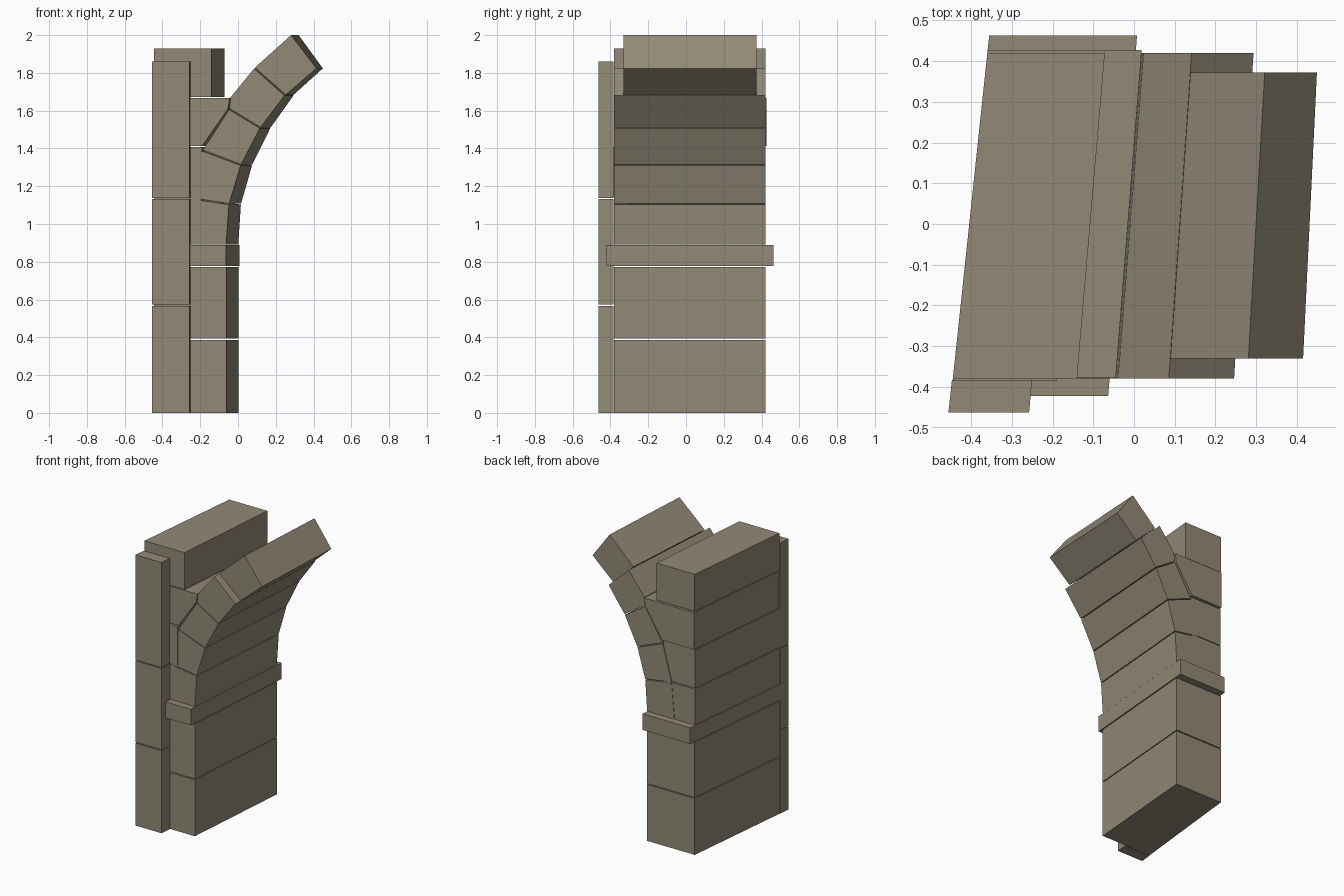
import bpy
import bmesh
from mathutils import Vector

cube = bpy.data.objects.get("Cube")
if cube:
    bpy.data.objects.remove(cube, do_unlink=True)

stone = bpy.data.materials.new("warm_grey_stone")
stone.use_nodes = True
stone.diffuse_color = (0.29, 0.255, 0.185, 1)
stone.node_tree.nodes["Principled BSDF"].inputs["Base Color"].default_value = stone.diffuse_color

FRONT, BACK = -0.38, 0.42
GAP = 0.003      # half the joint width
LEFT = -0.445    # outer face of the wall


def shear(x, y):
    """Skew the plan into a slice of a curved wall."""
    return x + (y - FRONT) * (0.076 - 0.067 * x)


def inset(points, d):
    """Shrink a counter-clockwise profile by d to leave a joint."""
    pts = [Vector(p) for p in points]
    result = []
    for i, p in enumerate(pts):
        a = (p - pts[i - 1]).normalized()
        b = (pts[(i + 1) % len(pts)] - p).normalized()
        na, nb = Vector((-a.y, a.x)), Vector((-b.y, b.x))
        result.append(p + (na + nb) * d / (1 + na.dot(nb)))
    return result


def block(name, profile, y0=FRONT, y1=BACK):
    """Extrude an (x, z) profile through the wall as one stone."""
    bm = bmesh.new()
    rings = [[bm.verts.new((shear(x, y), y, z)) for x, z in profile] for y in (y0, y1)]
    bm.faces.new(rings[0])
    bm.faces.new(rings[1][::-1])
    n = len(profile)
    for i in range(n):
        j = (i + 1) % n
        bm.faces.new((rings[0][i], rings[1][i], rings[1][j], rings[0][j]))
    bmesh.ops.recalc_face_normals(bm, faces=bm.faces)
    mesh = bpy.data.meshes.new(name)
    bm.to_mesh(mesh)
    bm.free()
    mesh.materials.append(stone)
    obj = bpy.data.objects.new(name, mesh)
    bpy.context.collection.objects.link(obj)
    return obj


def box(name, x0, x1, z0, z1, y0=FRONT, y1=BACK):
    return block(name, [(x0, z0), (x1, z0), (x1, z1), (x0, z1)], y0, y1)


# Pilaster strip on the front, three stones high
joints = [0, 0.57, 1.135, 1.86]
for i in range(3):
    box(f"pilaster_stone_{i + 1}", -0.447, -0.25,
        joints[i] + (GAP if i else 0), joints[i + 1] - (GAP if i < 2 else 0), -0.463, FRONT - GAP)

# Pier stones and the projecting impost
box("pier_stone_lower", LEFT, -0.062, 0, 0.39 - GAP)
box("pier_stone_upper", LEFT, -0.062, 0.39 + GAP, 0.775 - GAP)
box("impost", LEFT, -0.06, 0.775 + GAP, 0.888, -0.422, 0.463)

# Backing wall stones behind the arch ring
box("wall_stone_1", LEFT, -0.195, 0.891, 1.14 - GAP, FRONT + 0.002, BACK - 0.002)
box("wall_stone_2", LEFT, -0.19, 1.14 + GAP, 1.41 - GAP, FRONT - 0.006, BACK - 0.005)
block("wall_stone_3", [(LEFT, 1.41 + GAP), (-0.19, 1.41 + GAP), (-0.053, 1.61),
                       (-0.045, 1.67 - GAP), (LEFT, 1.67 - GAP)], FRONT + 0.003, BACK + 0.007)
box("wall_stone_top", LEFT, -0.14, 1.67 + GAP, 1.928)

# Arch ring: inner and outer ends of each radial joint
inner = [(-0.06, 0.888), (-0.045, 1.105), (0.018, 1.312), (0.12, 1.508), (0.25, 1.68)]
outer = [(-0.285, 0.888), (-0.262, 1.138), (-0.19, 1.39), (-0.048, 1.61), (0.085, 1.828)]
for i in range(4):
    profile = [inner[i], inner[i + 1], outer[i + 1], outer[i]]
    if i == 3:
        profile.insert(3, (-0.042, 1.672))
    block(f"arch_stone_{i + 1}", inset(profile, GAP))

# Broken end stone of the arch, set in from both faces
block("arch_end_stone", [(0.25, 1.684), (0.413, 1.824), (0.278, 2.0), (0.086, 1.828)], -0.33, 0.372)
